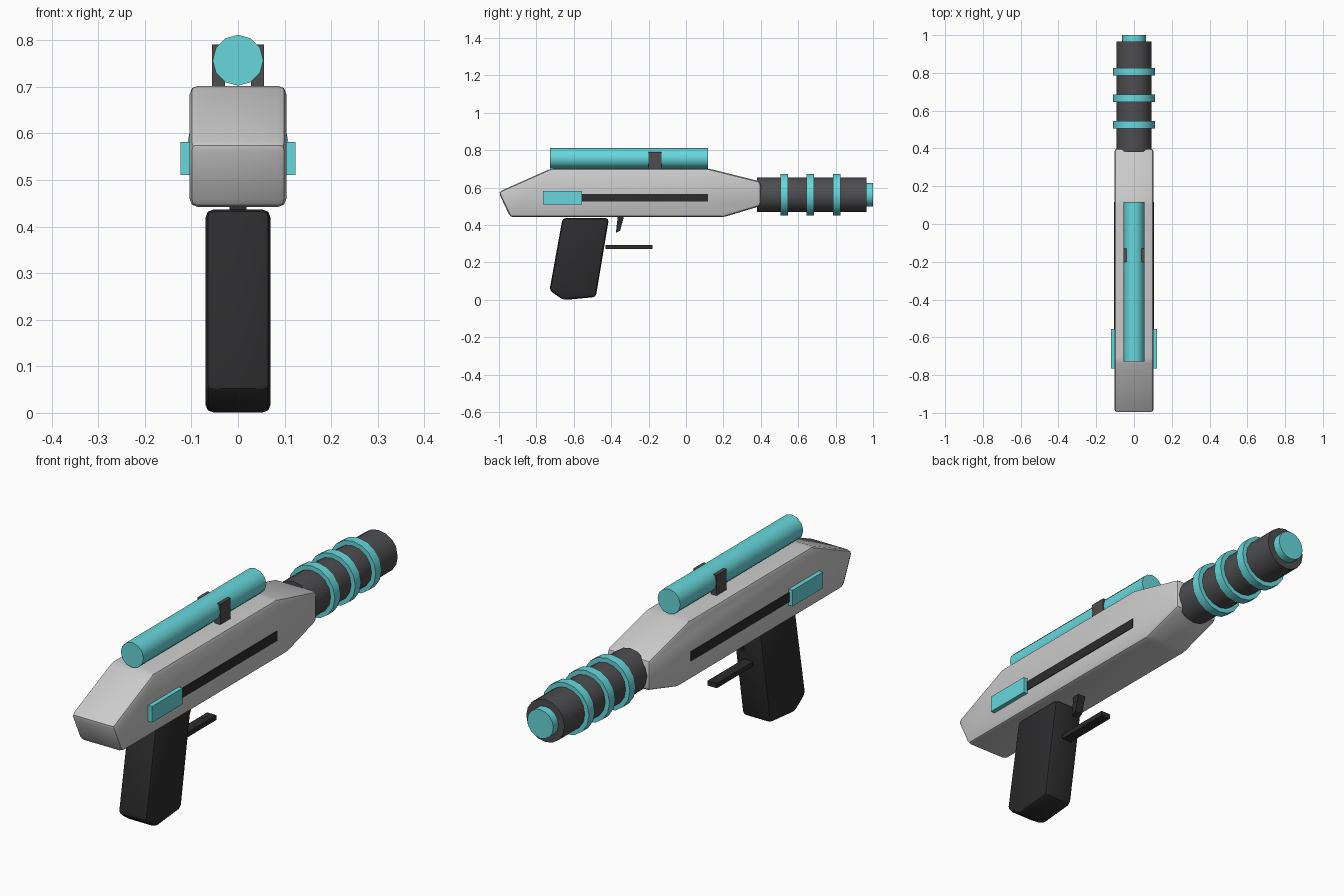
import bpy, bmesh, math
from mathutils import Matrix

if "Cube" in bpy.data.objects:
    bpy.data.objects.remove(bpy.data.objects["Cube"])


def material(name, rgb):
    m = bpy.data.materials.new(name)
    m.diffuse_color = (*rgb, 1)
    m.use_nodes = True
    m.node_tree.nodes["Principled BSDF"].inputs["Base Color"].default_value = m.diffuse_color
    return m


TEAL = material("teal", (0.14, 0.68, 0.71))
DARK = material("dark_grey", (0.075, 0.075, 0.08))
BLACK = material("black", (0.025, 0.025, 0.027))
LIGHT = material("light_grey", (0.62, 0.62, 0.63))


def finish(bm, name, mat, smooth=None):
    bmesh.ops.recalc_face_normals(bm, faces=bm.faces)
    me = bpy.data.meshes.new(name)
    bm.to_mesh(me)
    bm.free()
    me.materials.append(mat)
    ob = bpy.data.objects.new(name, me)
    bpy.context.collection.objects.link(ob)
    if smooth:
        bpy.ops.object.select_all(action='DESELECT')
        bpy.context.view_layer.objects.active = ob
        ob.select_set(True)
        bpy.ops.object.shade_smooth_by_angle(angle=math.radians(smooth))
    return ob


def slab(name, profile, x0, x1, mat, bevel=0):
    """Extrude a side profile of (y, z) points from x0 to x1."""
    bm = bmesh.new()
    face = bm.faces.new([bm.verts.new((x0, y, z)) for y, z in profile])
    ext = bmesh.ops.extrude_face_region(bm, geom=[face])
    verts = [g for g in ext["geom"] if isinstance(g, bmesh.types.BMVert)]
    bmesh.ops.translate(bm, verts=verts, vec=(x1 - x0, 0, 0))
    if bevel:
        bmesh.ops.recalc_face_normals(bm, faces=bm.faces)
        bmesh.ops.bevel(bm, geom=bm.edges[:], offset=bevel, segments=2,
                        profile=0.5, affect='EDGES', clamp_overlap=True)
    return finish(bm, name, mat, 30 if bevel else None)


def box(name, x, y, z, mat):
    return slab(name, [(y[0], z[0]), (y[1], z[0]), (y[1], z[1]), (y[0], z[1])],
                x[0], x[1], mat)


def rod(name, y0, y1, z, r, mat, sides=16):
    """Capped cylinder along y."""
    bm = bmesh.new()
    mtx = Matrix.Translation((0, (y0 + y1) / 2, z)) @ Matrix.Rotation(math.pi / 2, 4, 'X')
    bmesh.ops.create_cone(bm, cap_ends=True, segments=sides, radius1=r, radius2=r,
                          depth=y1 - y0, matrix=mtx)
    return finish(bm, name, mat, 40)


# Body and grip
slab("body", [(-1.003, 0.577), (-0.722, 0.702), (0.12, 0.702), (0.4, 0.632),
              (0.4, 0.502), (0.2, 0.442), (-0.94, 0.442)], -0.104, 0.104, LIGHT, 0.018)
slab("grip", [(-0.66, 0.437), (-0.412, 0.437), (-0.482, 0.015), (-0.655, -0.001),
              (-0.73, 0.05)], -0.07, 0.07, BLACK, 0.018)

# Trigger and guard
slab("trigger", [(-0.365, 0.445), (-0.332, 0.445), (-0.352, 0.37), (-0.375, 0.358)],
     -0.018, 0.018, BLACK)
box("trigger_guard", (-0.022, 0.022), (-0.43, -0.18), (0.272, 0.293), BLACK)

# Barrel with rings and tip
rod("barrel", 0.38, 0.965, 0.562, 0.092, DARK)
for i, y in enumerate((0.525, 0.665, 0.806)):
    rod(f"barrel_ring_{i + 1}", y - 0.02, y + 0.02, 0.562, 0.112, TEAL)
rod("barrel_tip", 0.95, 1.0, 0.562, 0.0625, TEAL)

# Scope tube
rod("scope", -0.727, 0.117, 0.757, 0.0545, TEAL, 12)

# Mirrored scope posts, side panels and strips
for s, side in ((1, "right"), (-1, "left")):
    box(f"scope_post_{side}", (s * 0.028, s * 0.0555), (-0.2, -0.13), (0.69, 0.791), DARK)
    box(f"side_panel_{side}", (s * 0.09, s * 0.123), (-0.765, -0.556), (0.511, 0.581), TEAL)
    box(f"side_strip_{side}", (s * 0.09, s * 0.107), (-0.57, 0.117), (0.525, 0.567), BLACK)
